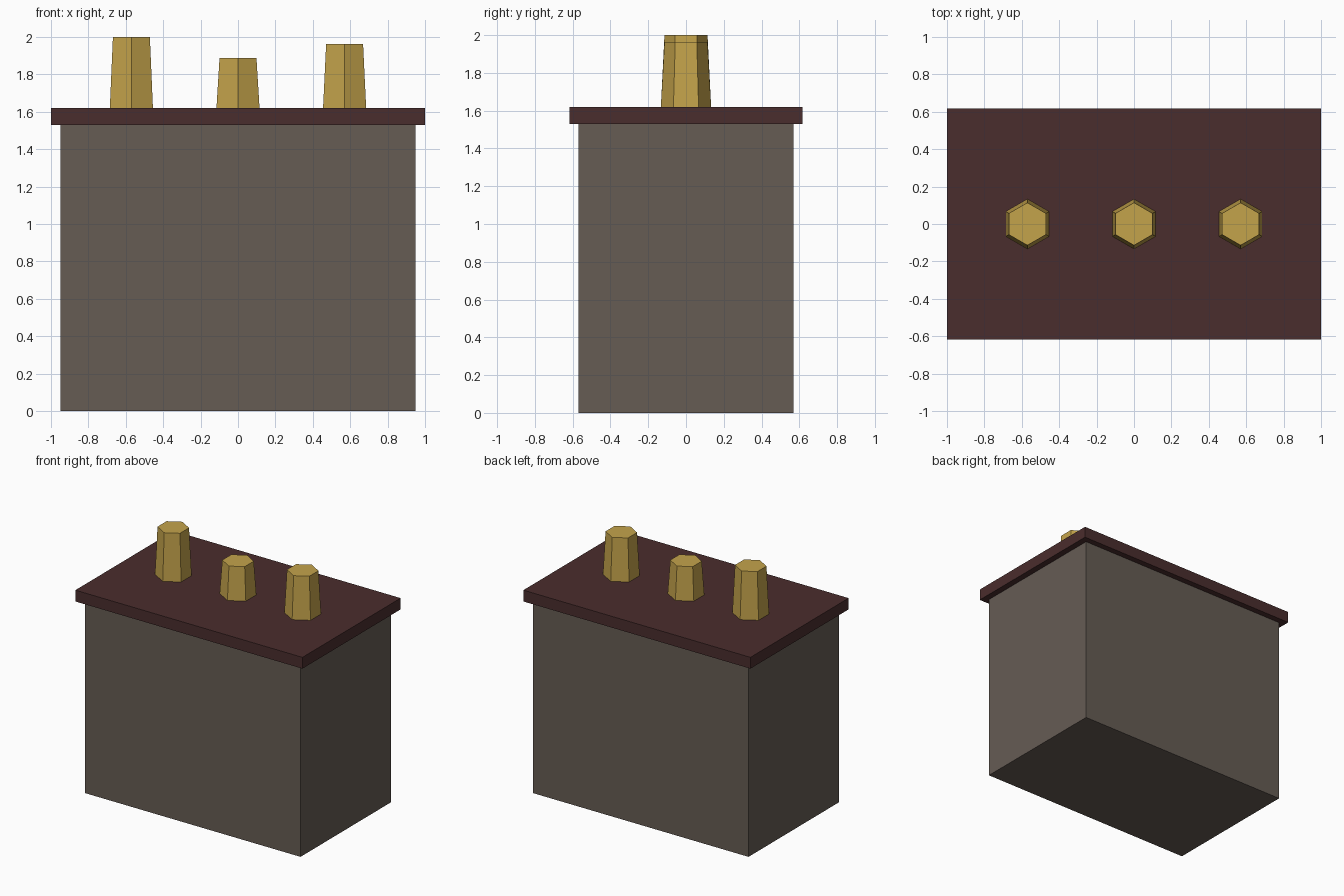
import bpy

cube = bpy.data.objects.get("Cube")
if cube:
    bpy.data.objects.remove(cube, do_unlink=True)


def linear(c):
    c /= 255
    return c / 12.92 if c <= 0.04045 else ((c + 0.055) / 1.055) ** 2.4


def material(name, r, g, b):
    mat = bpy.data.materials.new(name)
    mat.use_nodes = True
    color = (linear(r), linear(g), linear(b), 1)
    mat.diffuse_color = color
    bsdf = mat.node_tree.nodes["Principled BSDF"]
    bsdf.inputs["Base Color"].default_value = color
    bsdf.inputs["Roughness"].default_value = 0.8
    return mat


def finish(name, mat):
    obj = bpy.context.object
    obj.name = name
    obj.data.name = name
    obj.data.materials.append(mat)
    return obj


def box(name, width, depth, bottom, top, mat):
    bpy.ops.mesh.primitive_cube_add(size=1, location=(0, 0, (bottom + top) / 2))
    obj = finish(name, mat)
    obj.scale = (width, depth, top - bottom)
    bpy.ops.object.transform_apply(location=False, rotation=False, scale=True)


def chimney_pot(name, x, bottom, top, mat):
    bpy.ops.mesh.primitive_cone_add(
        vertices=6, radius1=0.133, radius2=0.114, depth=top - bottom,
        location=(x, 0, (bottom + top) / 2))
    finish(name, mat)


stone = material("grey brown stone", 102, 92, 84)
maroon = material("dark maroon", 74, 45, 45)
gold = material("ochre clay", 196, 163, 75)

BODY_TOP, SLAB_TOP = 1.53, 1.62

# Stack body and overhanging slab
box("stack_body", 1.9, 1.14, 0, BODY_TOP, stone)
box("top_slab", 2.0, 1.235, BODY_TOP, SLAB_TOP, maroon)

# Row of tapered six-sided pots
for side, x, top in (("right", -0.57, 2.0), ("middle", 0, 1.887), ("left", 0.57, 1.963)):
    chimney_pot(side + "_pot", x, SLAB_TOP, top, gold)
